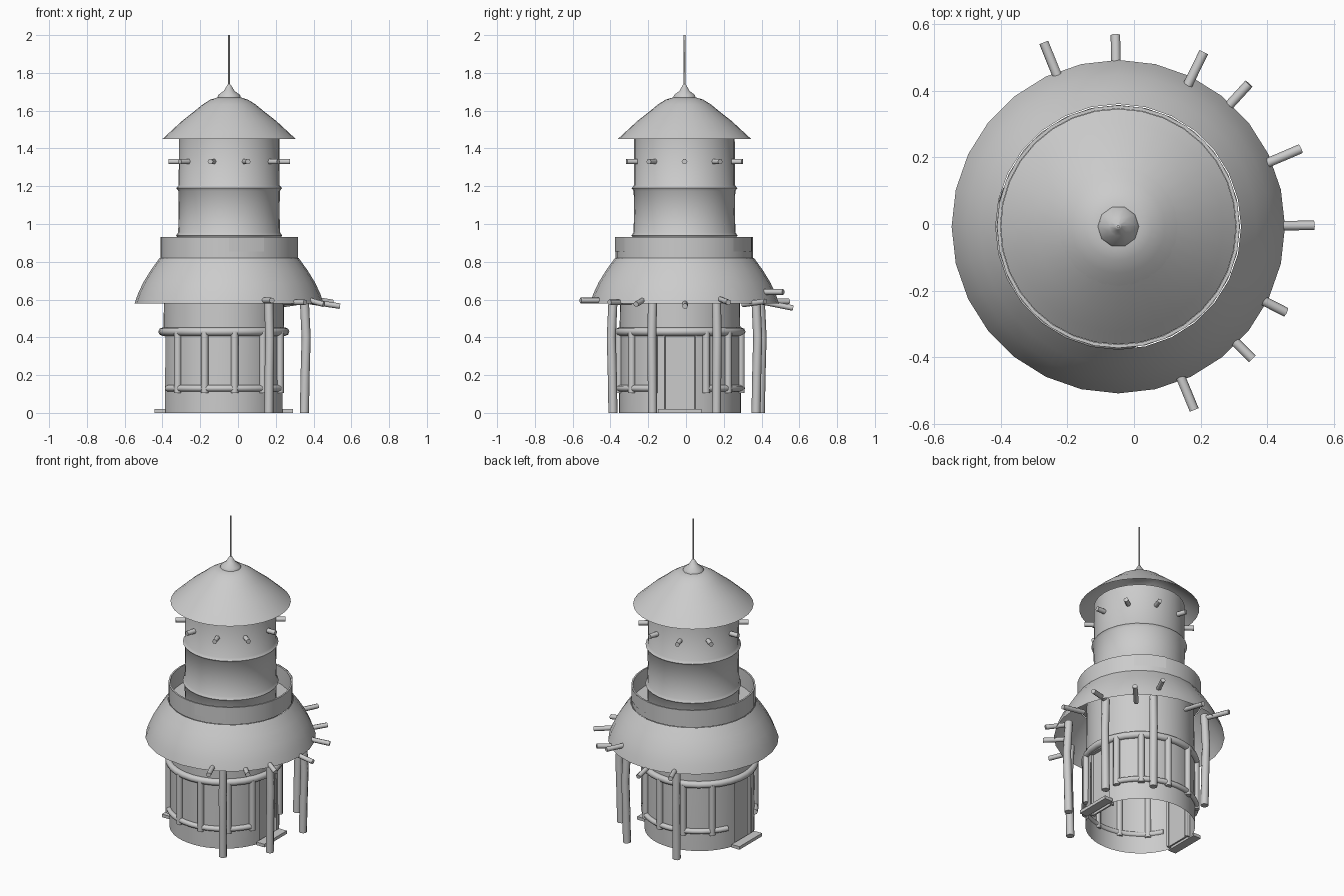
import bpy, bmesh, math
from math import sin, cos, radians
from mathutils import Vector

cube = bpy.data.objects.get("Cube")
if cube:
    bpy.data.objects.remove(cube, do_unlink=True)

AXIS = Vector((-0.047, -0.008, 0))
BASE_SHIFT = Vector((-0.028, -0.024, 0))

grey = bpy.data.materials.new("light_grey")
grey.use_nodes = True
COLOUR = (0.6, 0.6, 0.6, 1)
grey.diffuse_color = COLOUR
grey.node_tree.nodes["Principled BSDF"].inputs["Base Color"].default_value = COLOUR


def finish(name, bm, smooth=True):
    bmesh.ops.recalc_face_normals(bm, faces=bm.faces)
    mesh = bpy.data.meshes.new(name)
    bm.to_mesh(mesh)
    bm.free()
    mesh.materials.append(grey)
    ob = bpy.data.objects.new(name, mesh)
    bpy.context.collection.objects.link(ob)
    if smooth:
        bpy.ops.object.select_all(action="DESELECT")
        ob.select_set(True)
        bpy.context.view_layer.objects.active = ob
        bpy.ops.object.shade_smooth_by_angle(angle=radians(65))
    return ob


def polar(r, deg, z):
    return AXIS + Vector((r * cos(radians(deg)), r * sin(radians(deg)), z))


def lathe(name, profile, segs=28, skip=None):
    """Spin a radius/height profile; skip(angle, z) leaves openings."""
    bm = bmesh.new()
    step = 360 / segs
    rings = [[bm.verts.new(polar(r, i * step, z)) for i in range(segs)] for r, z in profile]
    for k in range(len(rings) - 1):
        mid = (profile[k][1] + profile[k + 1][1]) / 2
        for i in range(segs):
            j = (i + 1) % segs
            if skip and skip((i + 0.5) * step, mid):
                continue
            bm.faces.new((rings[k][i], rings[k][j], rings[k + 1][j], rings[k + 1][i]))
    bmesh.ops.remove_doubles(bm, verts=bm.verts, dist=0.0005)
    loose = [v for v in bm.verts if not v.link_faces]
    bmesh.ops.delete(bm, geom=loose, context="VERTS")
    return finish(name, bm)


def tube(name, points, radius, sides=8, closed=False):
    """Sweep a round section along a path."""
    bm = bmesh.new()
    n = len(points)
    rings = []
    for i, p in enumerate(points):
        a = points[i - 1] if closed or i else p
        b = points[(i + 1) % n] if closed or i < n - 1 else p
        t = (b - a).normalized()
        side = t.cross(Vector((0, 0, 1)) if abs(t.z) < 0.8 else Vector((0, 1, 0))).normalized()
        up = side.cross(t)
        rings.append([bm.verts.new(p + radius * (cos(q) * side + sin(q) * up))
                      for q in (math.tau * s / sides for s in range(sides))])
    for i in range(n if closed else n - 1):
        a, b = rings[i], rings[(i + 1) % n]
        for s in range(sides):
            e = (s + 1) % sides
            bm.faces.new((a[s], a[e], b[e], b[s]))
    if not closed:
        bm.faces.new(rings[0])
        bm.faces.new(rings[-1])
    return finish(name, bm)


def arc(r, z, start, end, n):
    return [polar(r, start + (end - start) * i / n, z) for i in range(n + 1)]


def block(name, r, deg, z, size):
    """Box with its depth, width and height set at a bearing."""
    bm = bmesh.new()
    bmesh.ops.create_cube(bm, size=1)
    bmesh.ops.scale(bm, vec=size, verts=bm.verts)
    ob = finish(name, bm, smooth=False)
    ob.location = polar(r, deg, z)
    ob.rotation_euler.z = radians(deg)
    return ob


# Lower storey wall with a doorway on each side
def doorway(deg, z):
    return z < 0.41 and abs(sin(radians(deg))) < 0.27

lower = [lathe("lower_wall", [(0.322, 0), (0.322, 0.1), (0.32, 0.41), (0.317, 0.6), (0.315, 0.8)],
               48, doorway)]
for side, deg in (("left", 0), ("right", 180)):
    lower.append(block("door_" + side, 0.288, deg, 0.205, (0.01, 0.18, 0.41)))
    lower.append(block("door_lintel_" + side, 0.3, deg, 0.41, (0.03, 0.18, 0.01)))
    for s in (-1, 1):
        lower.append(block("door_jamb_" + side, 0.3, deg + s * 16, 0.205, (0.03, 0.012, 0.41)))
    lower.append(block("door_step_" + side, 0.338, deg, 0.01, (0.056, 0.23, 0.02)))

# Rails and upright bars around the lower storey
lower.append(tube("upper_rail", arc(0.325, 0.43, 0, 360, 32)[:-1], 0.022, closed=True))
for s in (-1, 1):
    lower.append(tube("lower_rail", arc(0.328, 0.13, s * 25, s * 155, 14), 0.017))
    for deg in (25, 51, 80, 108, 138):
        lower.append(tube("upright_bar", [polar(0.328, s * deg, 0.105),
                                          polar(0.328, s * deg, 0.43)], 0.02))
for ob in lower:
    ob.location += BASE_SHIFT

# Flared skirt roof, deck and parapet
lathe("skirt_roof", [(0.5, 0.58), (0.483, 0.63), (0.455, 0.69), (0.415, 0.755), (0.368, 0.82)])
lathe("deck", [(0.365, 0.82), (0.26, 0.82)])
lathe("parapet", [(0.364, 0.82), (0.364, 0.93), (0.354, 0.93), (0.354, 0.82)], 32)
for start in (45, 270):
    lathe("parapet_plate", [(0.368, 0.855), (0.368, 0.931)], 24,
          lambda deg, z: not start < deg < start + 30)

# Upper storey with two raised bands worked into the wall
lathe("upper_wall", [(0.268, 0.8), (0.27, 0.925), (0.281, 0.938), (0.27, 0.955), (0.267, 1.06),
                     (0.269, 1.175), (0.28, 1.19), (0.267, 1.205), (0.266, 1.46)], 32)
for i in range(10):
    tube("upper_peg", [polar(0.24, i * 36, 1.33), polar(0.322, i * 36, 1.33)], 0.015, 6)

# Top roof in two tiers, finial and mast
lathe("top_roof", [(0.353, 1.45), (0.315, 1.485), (0.25, 1.545), (0.172, 1.606)], 32)
lathe("roof_crown", [(0.178, 1.602), (0.14, 1.633), (0.1, 1.658), (0.065, 1.669), (0, 1.67)], 24)
lathe("finial", [(0, 1.665), (0.062, 1.668), (0.058, 1.683), (0.028, 1.705),
                 (0.01, 1.735), (0, 1.745)], 10)
tube("mast", [AXIS + Vector((0, 0, z)) for z in (1.72, 2)], 0.005, 6)

# Slightly bent poles under the skirt
for deg in (-61, -23, 23, 61, 112):
    tube("pole", [polar(r, deg, z) for r, z in
                  ((0.433, 0), (0.437, 0.2), (0.443, 0.4), (0.432, 0.61))], 0.024)

# Beam ends poking out through the skirt: outer end, height, slope
BEAMS = [(-0.27, 0.545, 0.59, 0), (-0.055, 0.567, 0.555, 0.2), (0.21, 0.515, 0.64, 0),
         (0.345, 0.42, 0.59, -0.1), (0.5, 0.225, 0.585, 0.15), (0.54, -0.005, 0.565, 0.15),
         (0.455, -0.265, 0.575, 0.25), (0.355, -0.405, 0.585, 0), (0.18, -0.558, 0.595, 0)]
for x, y, z, slope in BEAMS:
    end = Vector((x, y, z))
    inward = (AXIS - Vector((x, y, 0))).normalized()
    tube("beam_end", [end, end + 0.16 * (inward + Vector((0, 0, slope)))], 0.015, 7)
